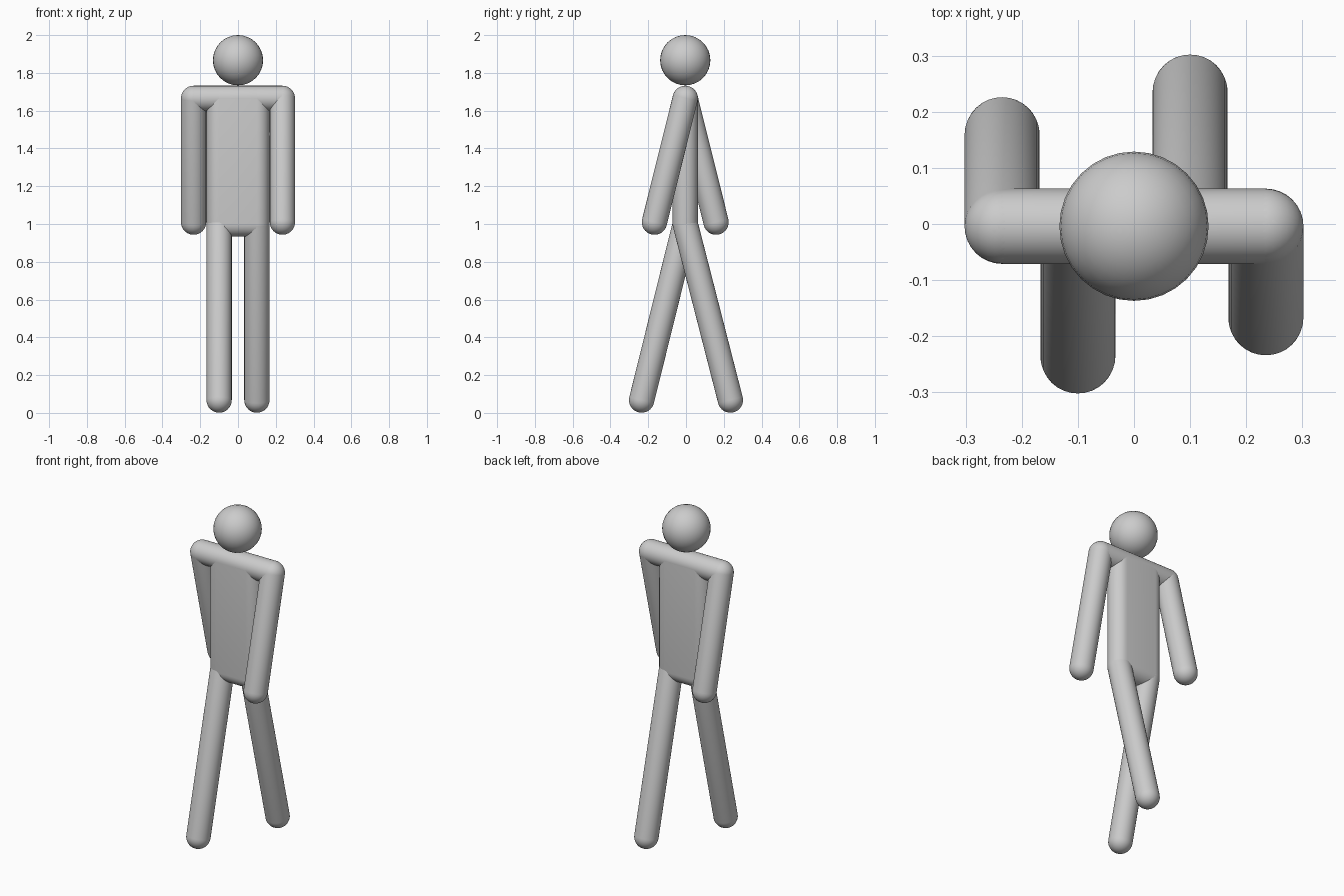
import bpy
import bmesh
import math
from mathutils import Matrix, Vector

cube = bpy.data.objects.get("Cube")
if cube:
    bpy.data.objects.remove(cube, do_unlink=True)

# Single plain material
grey = bpy.data.materials.new("plain grey")
grey.use_nodes = True
colour = (0.6, 0.6, 0.6, 1)
grey.diffuse_color = colour
grey.node_tree.nodes["Principled BSDF"].inputs["Base Color"].default_value = colour

LIMB = 0.067       # limb radius
MID_Y = -0.004     # body plane
SHOULDER_Z = 1.665
HIP_Z = 1.0
SHOULDER_X = 0.235
HIP_X = 0.1


def rounded_part(name, centres, radius=LIMB):
    """Wrap a smooth skin around spheres placed at the given centres."""
    centres = [Vector(c) for c in centres]
    axis = centres[-1] - centres[0] if len(centres) == 2 else Vector((0, 0, 1))
    turn = axis.to_track_quat('Z', 'Y').to_matrix().to_4x4()
    bm = bmesh.new()
    for c in centres:
        bmesh.ops.create_uvsphere(bm, u_segments=32, v_segments=16, radius=radius,
                                  matrix=Matrix.Translation(c) @ turn)
    if len(centres) > 1:
        bmesh.ops.delete(bm, geom=bm.edges[:] + bm.faces[:], context='EDGES_FACES')
        bmesh.ops.convex_hull(bm, input=bm.verts[:])
        inner = [v for v in bm.verts if not v.link_faces]
        bmesh.ops.delete(bm, geom=inner, context='VERTS')
        bmesh.ops.dissolve_limit(bm, angle_limit=math.radians(0.5),
                                 verts=bm.verts[:], edges=bm.edges[:])
        bmesh.ops.recalc_face_normals(bm, faces=bm.faces[:])
    mesh = bpy.data.meshes.new(name)
    bm.to_mesh(mesh)
    bm.free()
    mesh.materials.append(grey)
    obj = bpy.data.objects.new(name, mesh)
    bpy.context.collection.objects.link(obj)
    bpy.ops.object.select_all(action='DESELECT')
    obj.select_set(True)
    bpy.context.view_layer.objects.active = obj
    bpy.ops.object.shade_smooth_by_angle(angle=math.radians(30))
    return obj


# Head, shoulders and torso
rounded_part("head", [(0, MID_Y, 1.867)], radius=0.133)
rounded_part("shoulders", [(-SHOULDER_X, MID_Y, SHOULDER_Z),
                           (SHOULDER_X, MID_Y, SHOULDER_Z)])
rounded_part("torso", [(x, MID_Y, z) for x in (-HIP_X, HIP_X)
                       for z in (HIP_Z, SHOULDER_Z)])

# Striding limbs: each arm swings opposite to the leg on its side
for side, s in (("left", 1), ("right", -1)):
    rounded_part(side + "_arm", [(s * SHOULDER_X, MID_Y, SHOULDER_Z),
                                 (s * SHOULDER_X, MID_Y - s * 0.163, 1.01)])
    rounded_part(side + "_leg", [(s * HIP_X, MID_Y, HIP_Z),
                                 (s * HIP_X, s * 0.235, 0.068)])
